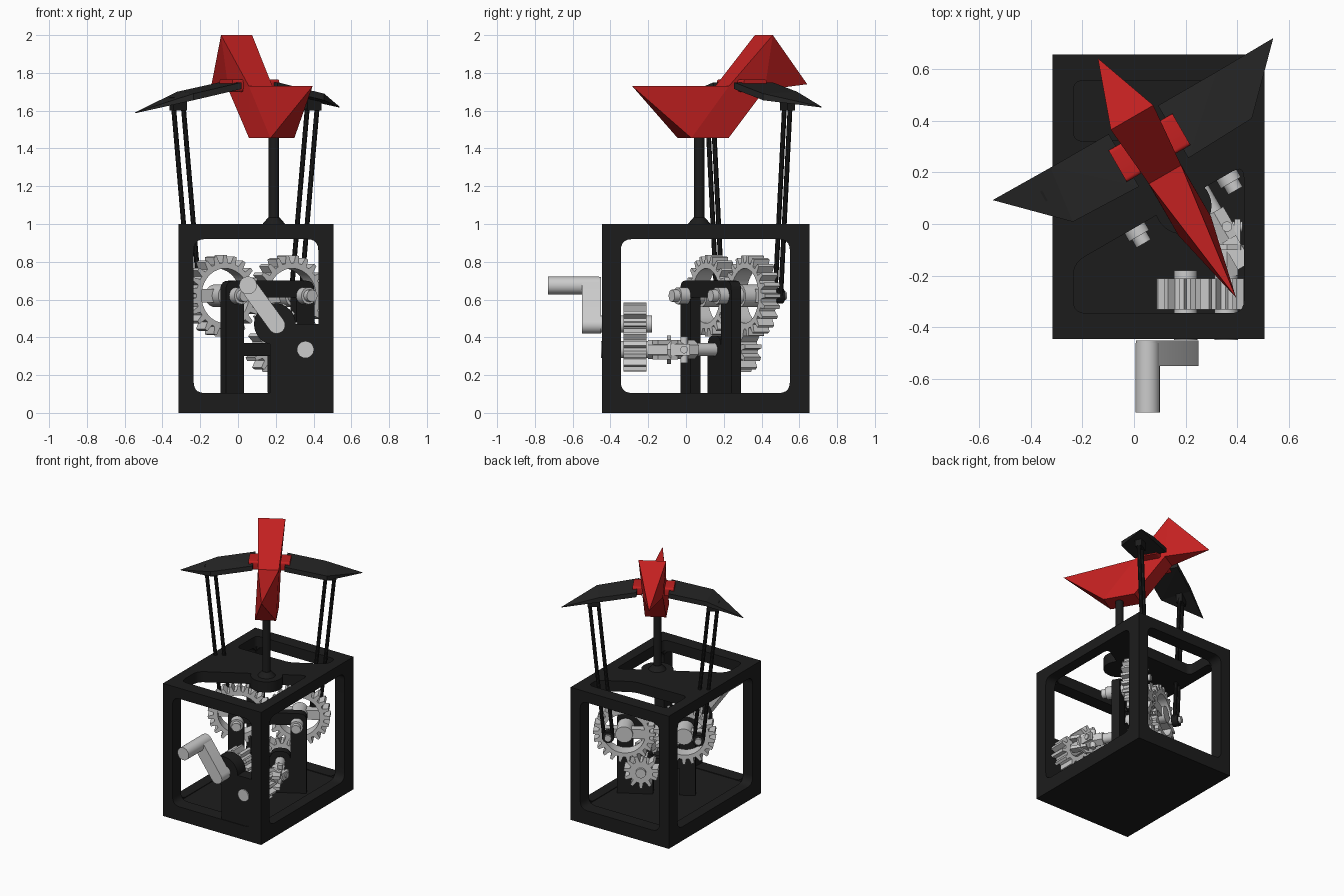
import bpy, bmesh
from math import sin, cos, pi, radians
from mathutils import Matrix, Vector

if "Cube" in bpy.data.objects:
    bpy.data.objects.remove(bpy.data.objects["Cube"])


def material(name, rgb):
    m = bpy.data.materials.new(name)
    m.diffuse_color = (*rgb, 1)
    m.use_nodes = True
    m.node_tree.nodes["Principled BSDF"].inputs["Base Color"].default_value = m.diffuse_color
    return m


BLACK = material("black", (0.012, 0.012, 0.012))
WING = material("wing_black", (0.02, 0.02, 0.02))
RED = material("red", (0.55, 0.015, 0.015))

# bird frame: local x = across the wings, local y = toward the head
BIRD = Matrix.Translation((0.19, 0.07, 0)) @ Matrix.Rotation(radians(30), 4, 'Z')
STAND = Matrix.Rotation(radians(90), 4, 'X')       # drawn upright, extruded toward -y
SIDE = Matrix(((0, 0, 1, 0), (1, 0, 0, 0), (0, 1, 0, 0), (0, 0, 0, 1)))  # drawn y,z; extruded +x
I = Matrix.Identity(4)


def T(x, y, z):
    return Matrix.Translation((x, y, z))


def finish(name, mesh, mat, smooth=True):
    ob = bpy.data.objects.new(name, mesh)
    bpy.context.collection.objects.link(ob)
    mesh.materials.clear()
    if mat:
        mesh.materials.append(mat)
    if smooth:
        bpy.ops.object.select_all(action='DESELECT')
        ob.select_set(True)
        bpy.context.view_layer.objects.active = ob
        bpy.ops.object.shade_smooth_by_angle(angle=radians(32))
    return ob


def plate(name, loops, depth, M, mat=None):
    """Flat outline with holes, extruded from local z 0 to depth."""
    cu = bpy.data.curves.new(name, 'CURVE')
    cu.dimensions, cu.fill_mode, cu.extrude = '2D', 'BOTH', depth / 2
    for pts in loops:
        s = cu.splines.new('POLY')
        s.points.add(len(pts) - 1)
        for p, q in zip(s.points, pts):
            p.co = (q[0], q[1], 0, 1)
        s.use_cyclic_u = True
    tmp = bpy.data.objects.new(name + "_tmp", cu)
    bpy.context.collection.objects.link(tmp)
    dg = bpy.context.evaluated_depsgraph_get()
    me = bpy.data.meshes.new_from_object(tmp.evaluated_get(dg))
    bpy.data.objects.remove(tmp)
    bm = bmesh.new()
    bm.from_mesh(me)
    bmesh.ops.remove_doubles(bm, verts=bm.verts, dist=1e-5)
    bmesh.ops.transform(bm, matrix=M @ T(0, 0, depth / 2), verts=bm.verts)
    bmesh.ops.recalc_face_normals(bm, faces=bm.faces)
    bm.to_mesh(me)
    bm.free()
    return finish(name, me, mat)


def rounded(pts, r, n=5):
    out = []
    for i, p in enumerate(pts):
        p = Vector(p)
        a = (Vector(pts[i - 1]) - p).normalized() * r + p
        b = (Vector(pts[(i + 1) % len(pts)]) - p).normalized() * r + p
        out += [a * (1 - t) ** 2 + p * 2 * t * (1 - t) + b * t * t
                for t in (k / n for k in range(n + 1))]
    return out


def rect(x0, y0, x1, y1):
    return [(x0, y0), (x1, y0), (x1, y1), (x0, y1)]


def circle(r, n=32, x=0, y=0):
    return [(x + r * cos(2 * pi * i / n), y + r * sin(2 * pi * i / n)) for i in range(n)]


def gear(r, teeth, depth=0.04, phase=0.0):
    out = []
    for i in range(teeth):
        for f, rr in ((-.32, r - depth), (-.15, r), (.15, r), (.32, r - depth)):
            a = 2 * pi * (i + f + phase) / teeth
            out.append((rr * cos(a), rr * sin(a)))
    return out


def rod(name, a, b, r, mat=None, M=I, n=24, r2=None):
    a, b = M @ Vector(a), M @ Vector(b)
    d = b - a
    bm = bmesh.new()
    bmesh.ops.create_cone(bm, cap_ends=True, segments=n, radius1=r, radius2=r if r2 is None else r2,
                          depth=d.length, matrix=Matrix.Translation((a + b) / 2)
                          @ d.to_track_quat('Z', 'Y').to_matrix().to_4x4())
    me = bpy.data.meshes.new(name)
    bm.to_mesh(me)
    bm.free()
    return finish(name, me, mat)


def hull(name, groups, mat, M=BIRD):
    bm = bmesh.new()
    for pts in groups:
        vs = [bm.verts.new(M @ Vector(p)) for p in pts]
        res = bmesh.ops.convex_hull(bm, input=vs)
        junk = [v for v in res['geom_interior'] if isinstance(v, bmesh.types.BMVert)]
        bmesh.ops.delete(bm, geom=junk, context='VERTS')
    me = bpy.data.meshes.new(name)
    bm.to_mesh(me)
    bm.free()
    return finish(name, me, mat, False)


def box(name, lo, hi, mat=None, M=I):
    return plate(name, [rect(lo[0], lo[1], hi[0], hi[1])], hi[2] - lo[2], M @ T(0, 0, lo[2]), mat)


# open box frame
X0, X1, Y0, Y1 = -0.315, 0.505, -0.445, 0.655
box("frame_floor", (X0, Y0, 0), (X1, Y1, 0.1), BLACK)
win_x = rounded(rect(-0.235, 0.105, 0.425, 0.92), 0.06)
win_y = rounded(rect(-0.345, 0.105, 0.55, 0.92), 0.06)
for nm, y in (("front", Y0 + 0.1), ("back", Y1)):
    plate("frame_" + nm, [rect(X0, 0, X1, 1), win_x], 0.1, T(0, y, 0) @ STAND, BLACK)
for nm, x in (("left", X0), ("right", X1 - 0.08)):
    plate("frame_" + nm, [rect(Y0, 0, Y1, 1), win_y], 0.08, T(x, 0, 0) @ SIDE, BLACK)
hole_a = rounded([(-.235, -.345), (.425, -.345), (.425, .229), (-.235, -.152)], 0.05)
hole_b = rounded([(-.235, .32), (.2, .33), (.425, .46), (.425, .555), (-.235, .555)], 0.04)
plate("frame_top", [rect(X0, Y0, X1, Y1), hole_a, hole_b], 0.08, T(0, 0, 0.92), BLACK)

# front bearing panel
plate("front_panel", [rounded([(.17, .08), (.45, .08), (.45, .47), (.2, .47), (.17, .4)], 0.01)],
      0.09, T(0, -0.35, 0) @ STAND, BLACK)
rod("crank_bearing", (.195, -.345, .47), (.195, -.44, .47), 0.11, BLACK, n=40)

# crank
ARM = T(.205, -.45, .465) @ STAND @ Matrix.Rotation(radians(126), 4, 'Z')
arm = [(.045 * cos(a), .045 * sin(a)) for a in (pi / 2 + pi * k / 12 for k in range(13))]
arm += [(.26 - x, -y) for x, y in arm]
plate("crank_arm", [arm], 0.1, ARM)
rod("crank_handle", (.053, -.46, .675), (.053, -.73, .675), 0.047)

# drive gears and their shafts
for nm, x, z, ph in (("upper", .2, .47, 0.0), ("lower", .357, .335, 0.5)):
    plate(nm + "_drive_gear", [gear(.115, 11, .035, ph)], 0.12, T(x, -.21, z) @ STAND)
    rod(nm + "_drive_shaft", (x, -.449, z), (x, -.18, z), 0.045)

# universal joint from straight shaft to bird axis
rod("joint_hub", (.36, -.2, .335), (.36, -.09, .335), 0.05, n=6)
rod("joint_collar", (.36, -.1, .335), (.36, -.08, .335), 0.075, n=8)
for s in (-1, 1):
    box("joint_fork_front", (.36 + s * .04 - .012, -.09, .305), (.36 + s * .04 + .012, .02, .365))
    box("joint_fork_back", (.09 - .03, -.32, .335 + s * .04 - .012),
        (.09 + .03, -.2, .335 + s * .04 + .012), None, BIRD)
rod("joint_cross_pin", (.30, -.01, .335), (.42, -.01, .335), 0.02)
rod("joint_cross_pin_vertical", (.36, -.01, .265), (.36, -.01, .405), 0.02)
rod("joint_rear_hub", (.09, -.21, .335), (.09, -.08, .335), 0.05, None, BIRD, 6)
rod("pinion_shaft", (.09, -.1, .335), (.09, .28, .335), 0.035, None, BIRD)
plate("pinion", [gear(.12, 11, .04, .25)], .1, BIRD @ T(.09, .26, .335) @ STAND)

# gear stand: posts, cross bars
for s in (-1, 1):
    plate("stand_post", [rounded(rect(s * .215 - .055, .05, s * .215 + .055, .7), .05)],
          .06, BIRD @ T(0, .1, 0) @ STAND, BLACK)
plate("stand_top_bar", [rect(-.2, .61, .2, .7)], .06, BIRD @ T(0, .1, 0) @ STAND, BLACK)
plate("stand_low_bar", [rect(-.2, .3, .1, .37)], .06, BIRD @ T(0, .1, 0) @ STAND, BLACK)
plate("pinion_post", [rounded(rect(.02, .05, .16, .41), .06)], .06, BIRD @ T(0, .1, 0) @ STAND, BLACK)

# post under the bird
rod("post_boss", (0, 0, .92), (0, 0, 1.0), .11, BLACK, BIRD, 32)
rod("post_fillet", (0, 0, 1.0), (0, 0, 1.035), .06, BLACK, BIRD, 24, .03)
rod("post", (0, 0, .95), (0, 0, 1.5), .028, BLACK, BIRD)

for s, nm, tip in ((-1, "left", 1.59), (1, "right", 1.62)):
    # big gear with spoke, hub, shaft and crank pin
    G = BIRD @ T(s * .205, .255, .62) @ STAND
    plate(nm + "_gear", [gear(.215, 22, .04, .0 if s > 0 else .5), circle(.145, 40)], .095, G)
    plate(nm + "_gear_spoke", [rounded(rect(-.155, -.035, .155, .035), .01)], .06, G)
    rod(nm + "_gear_hub", (s * .205, .13, .62), (s * .205, .27, .62), .06, None, BIRD)
    rod(nm + "_gear_shaft", (s * .205, -.015, .62), (s * .205, .2, .62), .045, None, BIRD)
    rod(nm + "_shaft_tip", (s * .205, -.05, .62), (s * .205, -.01, .62), .032, None, BIRD)
    rod(nm + "_crank_pin", (s * .31, .2, .62), (s * .31, .345, .62), .024, None, BIRD)
    # push link: two thin rods with end blocks
    rod(nm + "_link_foot", (s * .31, .28, .62), (s * .31, .325, .62), .042, BLACK, BIRD)
    for k in (-1, 1):
        rod(nm + "_link_rod", (s * .31 + k * .03, .302, .62), (s * .41 + k * .03, .302, 1.63),
            .013, BLACK, BIRD, 10)
    box(nm + "_link_head", (s * .41 - .042, .28, 1.6), (s * .41 + .042, .325, 1.67), BLACK, BIRD)
    # wing: inner panel and folded tip
    fold = [(s * .40, .16, 1.69), (s * .40, .16, 1.655), (s * .37, .385, 1.70), (s * .37, .385, 1.665)]
    root = [(s * .11, y, z) for y in (.15, .385) for z in (1.715, 1.75)]
    hull(nm + "_wing", [root + fold, fold + [(s * .627, .388, tip), (s * .622, .386, tip - .003)]], WING)
    # hinge knuckle
    plate(nm + "_hinge", [rounded(rect(.19, 1.70, .33, 1.765), .015)], .065,
          BIRD @ T(s * .11 - .0325, 0, 0) @ SIDE, RED)


def pair(v, u, z):
    return [(-v, u, z), (v, u, z)]


# folded-paper style bird
neck = pair(.072, .14, 1.73) + pair(.07, .36, 1.71)
hull("bird_body", [[(0, -.41, 1.73)] + pair(.073, -.09, 1.455) + pair(.073, .137, 1.455) + neck], RED)
hull("bird_head", [neck + pair(.095, .395, 2.0) + [(0, .66, 1.74)]], RED)
